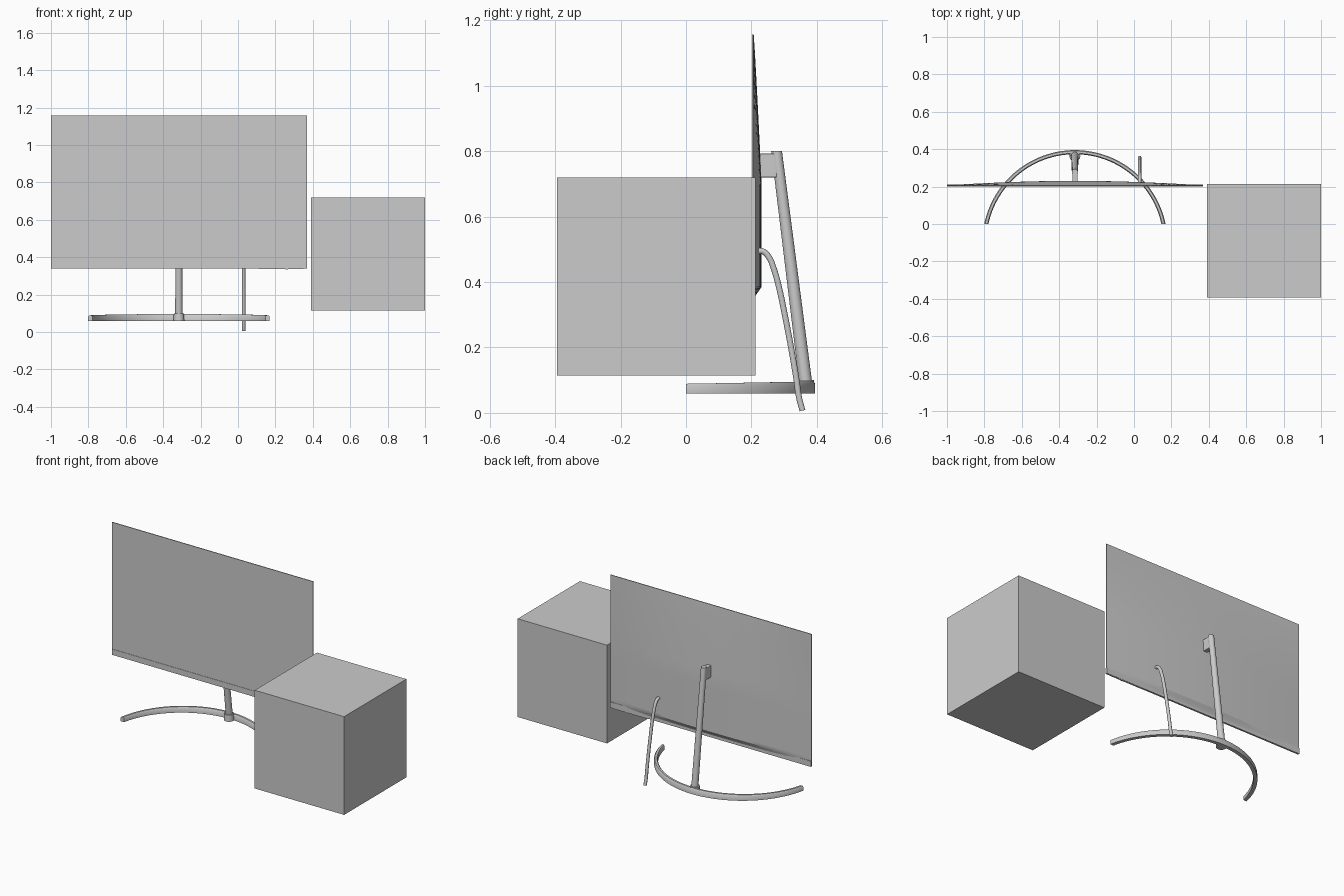
import bpy, bmesh, math

if "Cube" in bpy.data.objects:
    bpy.data.objects.remove(bpy.data.objects["Cube"])

mat = bpy.data.materials.new("plain_grey")
mat.diffuse_color = (0.6, 0.6, 0.6, 1)
mat.use_nodes = True
mat.node_tree.nodes["Principled BSDF"].inputs["Base Color"].default_value = mat.diffuse_color


def finish(name, bm, smooth=None, bevel=0):
    bmesh.ops.recalc_face_normals(bm, faces=bm.faces[:])
    me = bpy.data.meshes.new(name)
    bm.to_mesh(me)
    bm.free()
    me.materials.append(mat)
    ob = bpy.data.objects.new(name, me)
    bpy.context.collection.objects.link(ob)
    if bevel:
        m = ob.modifiers.new("edge", 'BEVEL')
        m.width, m.segments = bevel, 2
    if smooth:
        bpy.ops.object.select_all(action='DESELECT')
        ob.select_set(True)
        bpy.context.view_layer.objects.active = ob
        bpy.ops.object.shade_smooth_by_angle(angle=math.radians(smooth))
    return ob


def box(name, lo, hi, bevel=0):
    bm = bmesh.new()
    bmesh.ops.create_cube(bm, size=1)
    for v in bm.verts:
        v.co = [l + (c + 0.5) * (h - l) for c, l, h in zip(v.co, lo, hi)]
    return finish(name, bm, bevel=bevel)


def loft(name, rings, smooth=35):
    """Closed cross-sections joined in order, capped at both ends."""
    bm = bmesh.new()
    vs = [[bm.verts.new(p) for p in r] for r in rings]
    n = len(rings[0])
    for a, b in zip(vs, vs[1:]):
        for i in range(n):
            j = (i + 1) % n
            bm.faces.new((a[i], a[j], b[j], b[i]))
    bm.faces.new(vs[0])
    bm.faces.new(vs[-1])
    return finish(name, bm, smooth)


def circle(x, y, z, r, n=24):
    return [(x + r * math.cos(t * math.tau / n), y + r * math.sin(t * math.tau / n), z)
            for t in range(n)]


CX = -0.316      # centre line of the monitor

# Screen housing: flat front, back swelling towards the middle
X0, X1, Z0, Z1 = -1.0, 0.37, 0.345, 1.157
xs = [X0 + (X1 - X0) * i / 28 for i in range(29)]
zs = [Z0, 0.355, 0.37, 0.385, 0.40] + [0.40 + (Z1 - 0.40) * i / 18 for i in range(1, 19)]


def back_y(x, z):
    u = abs((x - CX) / ((X1 - X0) / 2))
    f = max(0, 1 - u ** 1.8)
    top = min(1, (Z1 - z) / 0.45) ** 0.9 if z < Z1 else 0
    low = min(1, max(0, (z - 0.35) / 0.035))
    return 0.207 + 0.024 * f * top * low


bm = bmesh.new()
grid = [[bm.verts.new((x, back_y(x, z), z)) for x in xs] for z in zs]
for a, b in zip(grid, grid[1:]):
    for i in range(len(xs) - 1):
        bm.faces.new((a[i], a[i + 1], b[i + 1], b[i]))
rim = [e for e in bm.edges if e.is_boundary]
ext = bmesh.ops.extrude_edge_only(bm, edges=rim)["geom"]
for v in ext:
    if isinstance(v, bmesh.types.BMVert):
        v.co.y = 0.202
bmesh.ops.holes_fill(bm, edges=[e for e in bm.edges if e.is_boundary], sides=0)
finish("screen_housing", bm, 25)

# Chin strip along the bottom and the button bar beneath it
box("chin_strip", (X0, 0.2, 0.34), (X1, 0.211, 0.375))
box("button_bar", (0.11, 0.203, 0.337), (0.35, 0.209, 0.341))
box("power_button", (0.253, 0.202, 0.335), (0.267, 0.21, 0.353))

# Neck post leaning forward, with its mount on the screen back
loft("neck_post", [circle(CX, 0.368, 0.075, 0.02), circle(CX, 0.277, 0.8, 0.0165)])
box("screen_mount", (CX - 0.014, 0.222, 0.72), (CX + 0.014, 0.278, 0.793), 0.003)

# Curved stand base, open to the front
R, CY = 0.495, -0.10
rings = []
for i in range(65):
    ring = []
    t = i / 64
    rise = 0.007 * math.sin(math.pi * t)
    for r, z in ((R, 0.06), (R, 0.083 + rise), (R - 0.005, 0.089 + rise),
                 (R - 0.017, 0.089 + rise), (R - 0.022, 0.083 + rise), (R - 0.022, 0.06)):
        s = math.asin(-CY / r)           # both ends are cut flat at y = 0
        a = s + (math.pi - 2 * s) * t
        ring.append((CX + r * math.cos(a), CY + r * math.sin(a), z))
    rings.append(ring)
loft("stand_base", rings, 40)
loft("post_collar", [circle(CX, 0.364, 0.06, 0.029), circle(CX, 0.364, 0.1, 0.027)])

# Cable hanging from the screen back to the ground
cu = bpy.data.curves.new("cable_path", 'CURVE')
cu.dimensions = '3D'
cu.bevel_depth, cu.bevel_resolution, cu.resolution_u = 0.0095, 3, 6
cu.use_fill_caps = True
path = [(0.222, 0.495), (0.237, 0.493), (0.254, 0.475), (0.268, 0.442), (0.284, 0.385),
        (0.303, 0.295), (0.322, 0.195), (0.338, 0.1), (0.345, 0.05), (0.356, 0.007)]
sp = cu.splines.new('BEZIER')
sp.bezier_points.add(len(path) - 1)
for p, (y, z) in zip(sp.bezier_points, path):
    p.co = (0.03, y, z)
    p.handle_left_type = p.handle_right_type = 'AUTO'
tmp = bpy.data.objects.new("cable_guide", cu)
bm = bmesh.new()
bpy.context.collection.objects.link(tmp)
bpy.context.view_layer.update()
bm.from_mesh(tmp.to_mesh())
tmp.to_mesh_clear()
bpy.data.objects.remove(tmp)
bmesh.ops.remove_doubles(bm, verts=bm.verts[:], dist=0.0002)
for v in bm.verts:
    v.co.z = max(0, v.co.z)
finish("cable", bm, 40)

# Plain cube standing beside the screen
box("side_cube", (0.39, -0.394, 0.114), (1.0, 0.213, 0.72))
